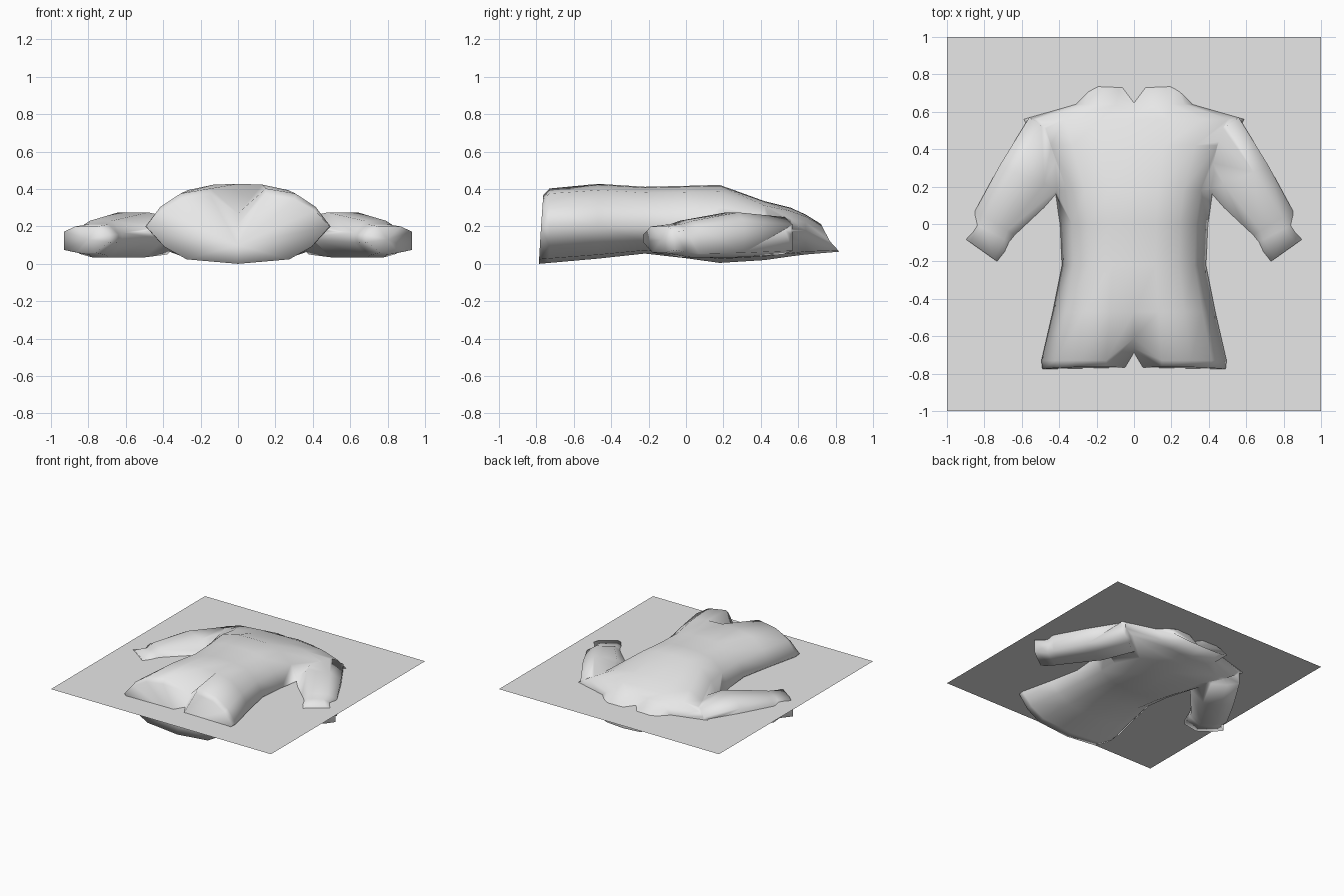
import bpy, bmesh

if "Cube" in bpy.data.objects:
    bpy.data.objects.remove(bpy.data.objects["Cube"])

mat = bpy.data.materials.new("light grey cloth")
mat.diffuse_color = (0.8, 0.8, 0.8, 1)
mat.use_nodes = True
mat.node_tree.nodes["Principled BSDF"].inputs["Base Color"].default_value = mat.diffuse_color


def make_object(name, bm):
    bmesh.ops.recalc_face_normals(bm, faces=bm.faces)
    for f in bm.faces:
        f.smooth = True
    me = bpy.data.meshes.new(name)
    bm.to_mesh(me)
    bm.free()
    me.materials.append(mat)
    ob = bpy.data.objects.new(name, me)
    bpy.context.collection.objects.link(ob)
    return ob


def loft(name, rings, tips):
    """Skin closed rings of points and close each end with a fan to a tip."""
    bm = bmesh.new()
    vs = [[bm.verts.new(p) for p in r] for r in rings]
    n = len(vs[0])
    for a, b in zip(vs, vs[1:]):
        for i in range(n):
            j = (i + 1) % n
            bm.faces.new((a[i], a[j], b[j], b[i]))
    for ring, tip in zip((vs[0], vs[-1]), tips):
        c = bm.verts.new(tip)
        for i in range(n):
            bm.faces.new((ring[i], ring[(i + 1) % n], c))
    return make_object(name, bm)


# Torso: flattened sections from hem to collar
half = [(0, 1), (.3, .98), (.62, .85), (.84, .5), (1, 0), (.8, -.55), (.56, -.88), (0, -1)]
section = half + [(-u, v) for u, v in half[-2:0:-1]]


def torso_ring(y, w, zb, zs, zt, lean=0):
    return [(u * w, y + lean * v, zs + v * ((zt - zs) if v > 0 else (zs - zb)))
            for u, v in section]


rings = [torso_ring(*r) for r in [
    (-.775, .49, 0, .2, .37, .012), (-.73, .495, .005, .2, .407),
    (-.47, .435, .028, .2, .428), (-.22, .385, .055, .2, .412),
    (.0, .395, .03, .19, .417), (.18, .425, .005, .18, .422),
    (.42, .53, .02, .18, .335), (.56, .6, .04, .18, .30),
    (.64, .32, .05, .18, .265), (.77, .27, .065, .12, .215, -.05)]]
# Dips in the middle of the hem and of the neckline
rings[0][0] = (0, -.665, .21)
rings[1][0] = (0, -.61, .27)
rings[-1][0] = (0, .63, .2)
rings[-2][0] = (0, .60, .255)
shirt = loft("shirt", rings, [(0, -.77, .1), (0, .76, .1)])

# Sleeves: sections given by outer point, inner point, bottom and top
profile = [(0, .1), (0, .8), (.25, 1), (.75, 1), (1, .68), (1, .4), (.7, 0), (.3, 0)]
cuts = [((.56, .57), (.30, .40), .05, .25), ((.72, .31), (.40, .18), .035, .275),
        ((.85, .07), (.62, -.07), .035, .23), ((.85, .0), (.64, -.11), .045, .212),
        ((.93, -.06), (.69, -.23), .06, .2)]


def sleeve(side):
    rs = [[(side * (o[0] + t * (i[0] - o[0])), o[1] + t * (i[1] - o[1]), zb + v * (zt - zb))
           for t, v in profile] for o, i, zb, zt in cuts]
    return loft("sleeve", rs, [(side * .42, .49, .15), (side * .8, -.13, .13)])


# Merge both sleeves into the shirt
for side in (1, -1):
    arm = sleeve(side)
    m = shirt.modifiers.new("union", 'BOOLEAN')
    m.operation = 'UNION'
    m.solver = 'EXACT'
    m.object = arm
    bpy.context.view_layer.objects.active = shirt
    bpy.ops.object.modifier_apply(modifier=m.name)
    bpy.data.objects.remove(arm)

# Flat square sheet cutting through the shirt
bm = bmesh.new()
bmesh.ops.create_grid(bm, x_segments=1, y_segments=1, size=1)
for v in bm.verts:
    v.co.z = .187
sheet = make_object("flat_sheet", bm)
for p in sheet.data.polygons:
    if p.normal.z < 0:
        p.flip()
